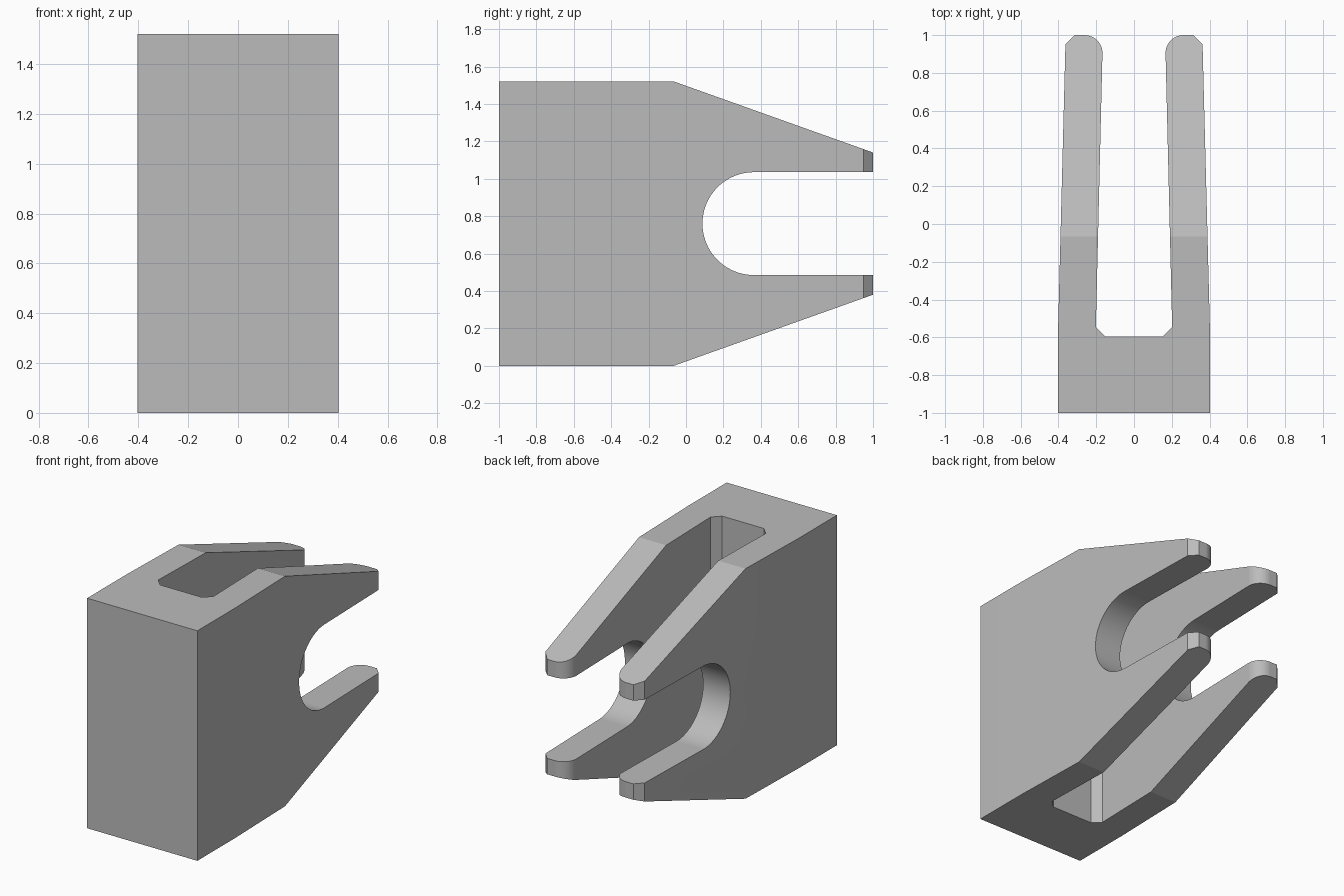
import bpy
import bmesh
from math import cos, sin, radians
from mathutils import Vector

cube = bpy.data.objects.get("Cube")
if cube:
    bpy.data.objects.remove(cube, do_unlink=True)

grey = bpy.data.materials.new("plain grey")
grey.use_nodes = True
colour = (0.5, 0.5, 0.5, 1)
grey.diffuse_color = colour
grey.node_tree.nodes["Principled BSDF"].inputs["Base Color"].default_value = colour


def arc(cx, cy, rx, ry, start, end, steps):
    """Points along an elliptical arc, angles in degrees."""
    angles = [radians(start + (end - start) * i / steps) for i in range(steps + 1)]
    return [(cx + rx * cos(a), cy + ry * sin(a)) for a in angles]


def prism(name, points, depth):
    """Extrude a closed outline of 3D points along depth."""
    bm = bmesh.new()
    face = bm.faces.new([bm.verts.new(p) for p in points])
    moved = bmesh.ops.extrude_face_region(bm, geom=[face])["geom"]
    bmesh.ops.translate(bm, vec=Vector(depth),
                        verts=[v for v in moved if isinstance(v, bmesh.types.BMVert)])
    bmesh.ops.recalc_face_normals(bm, faces=bm.faces)
    mesh = bpy.data.meshes.new(name)
    bm.to_mesh(mesh)
    bm.free()
    mesh.materials.append(grey)
    obj = bpy.data.objects.new(name, mesh)
    bpy.context.collection.objects.link(obj)
    return obj


# Plan outline: solid front block with two tapering arms, mirrored across x
half = [(0.403, -1), (0.403, -0.6), (0.363, 0.95), (0.315, 1)]
half += arc(0.262, 0.905, 0.095, 0.095, 90, 180, 16)
half += [(0.202, -0.545), (0.152, -0.595)]
plan = half + [(-x, y) for x, y in reversed(half)]
bracket = prism("forked_bracket", [(x, y, -0.1) for x, y in plan], (0, 0, 1.72))

# Side outline: sloped jaws around a round-ended slot, mirrored about mid height
mid, reach = 0.76, 1.2
slope = (0.38 - 0) / (1 + 0.065)
lower = [(-reach, 0), (-0.065, 0), (reach, slope * (reach + 0.065)), (reach, mid - 0.275)]
lower += arc(0.363, mid, 0.275, 0.275, 270, 180, 24)
upper = [(y, 2 * mid - z) for y, z in reversed(lower)]
side = lower + upper[1:]
jaws = prism("jaw_outline", [(-0.6, y, z) for y, z in side], (1.2, 0, 0))
jaws.hide_render = True

# Keep the volume shared by both outlines
cut = bracket.modifiers.new("side_shape", 'BOOLEAN')
cut.operation = 'INTERSECT'
cut.solver = 'EXACT'
cut.object = jaws
bpy.ops.object.select_all(action='DESELECT')
bracket.select_set(True)
bpy.context.view_layer.objects.active = bracket
bpy.ops.object.modifier_apply(modifier=cut.name)
bpy.data.objects.remove(jaws, do_unlink=True)

# Smooth the rounded parts while the flat walls stay flat
bpy.ops.object.shade_smooth_by_angle(angle=radians(15))
flat = bracket.modifiers.new("flat_walls", 'WEIGHTED_NORMAL')
flat.keep_sharp = True
